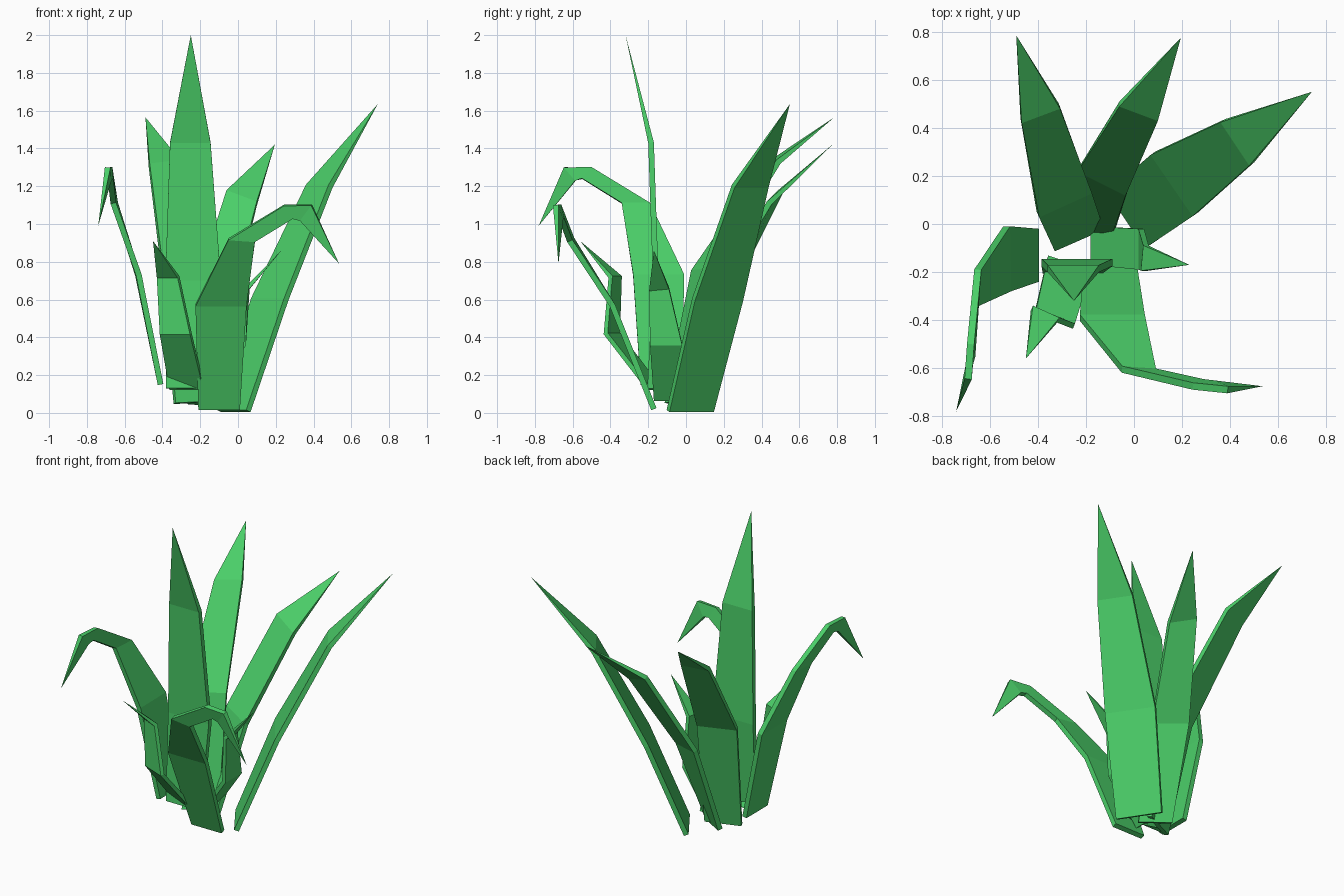
import bpy, bmesh
from mathutils import Vector

green = bpy.data.materials.new("leaf_green")
green.diffuse_color = (0.07, 0.62, 0.14, 1)


def leaf(name, left, right, tip, thick=0.03):
    """Flat-faced leaf blade: two edge paths that meet in a pointed tip."""
    left = [Vector(p) for p in left]
    right = [Vector(p) for p in right]
    tip = Vector(tip)
    mids = [(a + b) / 2 for a, b in zip(left, right)] + [tip]
    bm = bmesh.new()
    rings = []
    for i, (a, b) in enumerate(zip(left, right)):
        along = (mids[i + 1] - mids[i]).normalized()
        if i:
            along += (mids[i] - mids[i - 1]).normalized()
        off = (b - a).cross(along).normalized() * thick / 2
        rings.append([bm.verts.new(p) for p in (a - off, b - off, b + off, a + off)])
    bm.faces.new(rings[0])
    for lo, hi in zip(rings, rings[1:]):
        for k in range(4):
            n = (k + 1) % 4
            bm.faces.new((lo[k], lo[n], hi[n], hi[k]))
    end = bm.verts.new(tip)
    for k in range(4):
        bm.faces.new((rings[-1][k], rings[-1][(k + 1) % 4], end))
    bmesh.ops.recalc_face_normals(bm, faces=bm.faces)
    me = bpy.data.meshes.new(name)
    bm.to_mesh(me)
    bm.free()
    me.materials.append(green)
    ob = bpy.data.objects.new(name, me)
    bpy.context.collection.objects.link(ob)
    return ob


# Tall upright leaves
leaf("tall_leaf",
     [(-0.38, -0.19, 0.13), (-0.385, -0.16, 0.70), (-0.36, -0.185, 1.43)],
     [(-0.13, -0.19, 0.13), (-0.09, -0.16, 0.70), (-0.145, -0.185, 1.43)],
     (-0.25, -0.32, 2.0))
leaf("right_leaf",
     [(-0.10, 0.14, 0.01), (0.08, 0.295, 0.60), (0.37, 0.43, 1.20)],
     [(0.055, -0.095, 0.01), (0.255, 0.04, 0.60), (0.49, 0.25, 1.20)],
     (0.74, 0.55, 1.635))
leaf("back_left_leaf",
     [(-0.335, -0.10, 0.05), (-0.40, 0.04, 0.75), (-0.47, 0.43, 1.31)],
     [(-0.13, -0.01, 0.06), (-0.18, 0.14, 0.76), (-0.31, 0.49, 1.33)],
     (-0.49, 0.785, 1.565))
leaf("back_right_leaf",
     [(-0.27, 0.03, 0.05), (-0.23, 0.23, 0.63), (-0.06, 0.50, 1.17)],
     [(-0.10, -0.08, 0.04), (-0.03, 0.13, 0.60), (0.10, 0.44, 1.11)],
     (0.195, 0.775, 1.42))

# Drooping leaves with hooked ends
leaf("front_drooping_leaf",
     [(-0.21, -0.17, 0.02), (-0.225, -0.39, 0.57), (-0.05, -0.605, 0.92),
      (0.245, -0.675, 1.10), (0.39, -0.69, 1.10)],
     [(0.01, -0.17, 0.02), (0.045, -0.39, 0.57), (0.09, -0.615, 0.91),
      (0.29, -0.66, 1.03), (0.33, -0.665, 1.02)],
     (0.535, -0.675, 0.79))
leaf("left_drooping_leaf",
     [(-0.41, -0.02, 0.15), (-0.53, -0.01, 0.73), (-0.65, -0.19, 1.11),
      (-0.68, -0.50, 1.30), (-0.69, -0.645, 1.30)],
     [(-0.41, -0.24, 0.15), (-0.525, -0.28, 0.73), (-0.66, -0.34, 1.11),
      (-0.675, -0.55, 1.24), (-0.685, -0.585, 1.23)],
     (-0.74, -0.78, 0.99))

# Short leaves
leaf("short_right_leaf",
     [(-0.17, -0.01, 0.07), (0.03, -0.02, 0.36), (0.05, -0.09, 0.66)],
     [(-0.17, -0.17, 0.07), (0.03, -0.19, 0.36), (0.04, -0.195, 0.65)],
     (0.23, -0.17, 0.86), 0.025)
leaf("short_front_leaf",
     [(-0.36, -0.14, 0.13), (-0.41, -0.36, 0.42), (-0.425, -0.35, 0.72)],
     [(-0.18, -0.20, 0.13), (-0.25, -0.425, 0.42), (-0.315, -0.40, 0.72)],
     (-0.45, -0.56, 0.91), 0.025)
